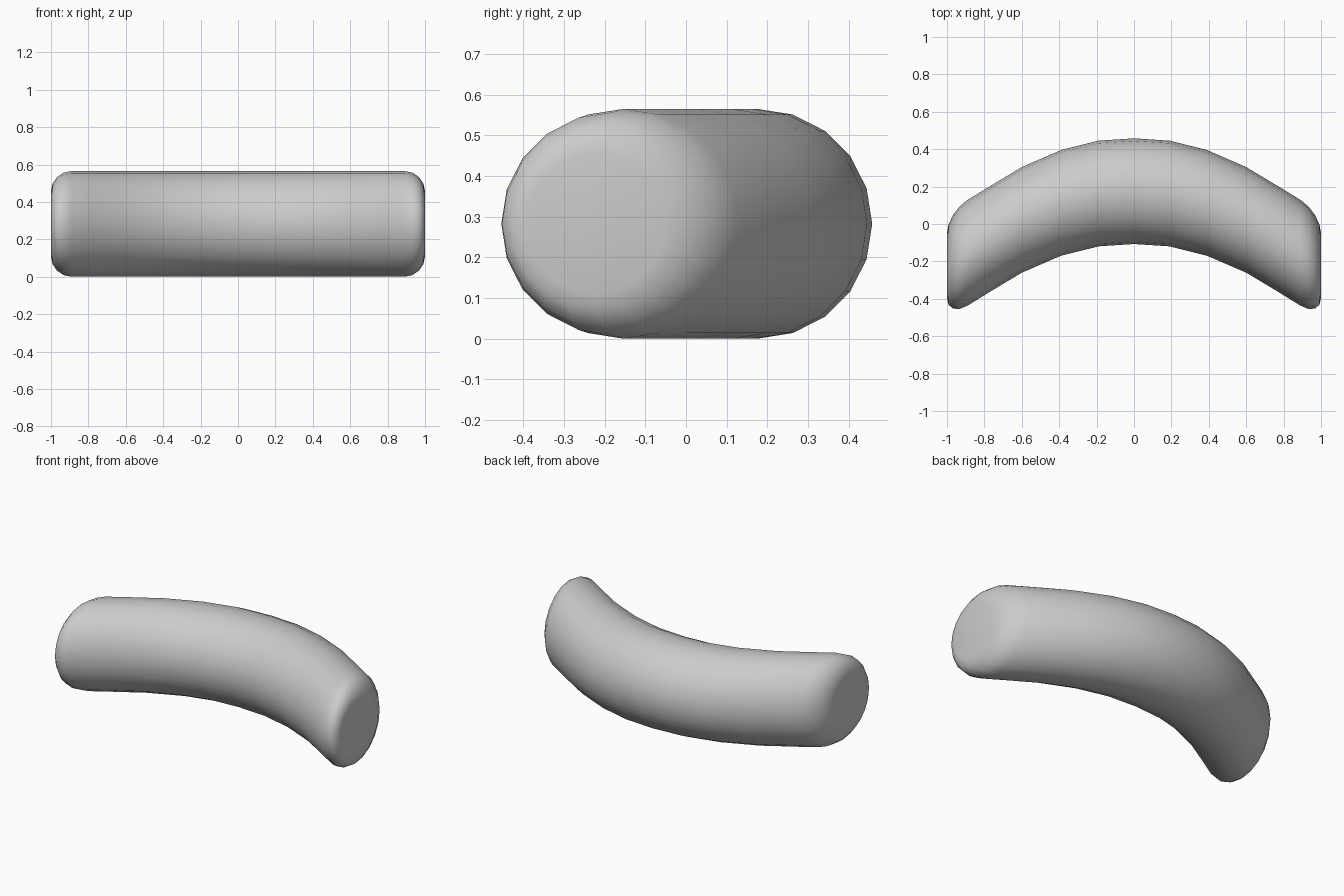
import bpy, bmesh, math

if "Cube" in bpy.data.objects:
    bpy.data.objects.remove(bpy.data.objects["Cube"])

R, BEVEL, SIDES, STEPS = 0.2825, 0.11, 20, 4

# Half of the path: (x, y centre, radius) from the middle outwards
half = [(0.0, 0.1755, R), (0.19, 0.163, R), (0.39, 0.113, R),
        (0.60, 0.022, R), (0.78, -0.086, R)]
# Rounded rim leading to the flat, vertical end
for i in range(STEPS + 1):
    a = math.pi / 2 * i / STEPS
    x = 1 - BEVEL + BEVEL * math.sin(a)
    half.append((x, -0.154 - 0.62 * (x - 0.89), R - BEVEL + BEVEL * math.cos(a)))

sections = [(-x, y, r) for x, y, r in reversed(half[1:])] + half

# Curved bolster: upright circular sections joined along x
bm = bmesh.new()
rings = []
for x, y, r in sections:
    rings.append([bm.verts.new((x, y + r * math.cos(t), R + r * math.sin(t)))
                  for t in (2 * math.pi * k / SIDES for k in range(SIDES))])
for a, b in zip(rings, rings[1:]):
    for k in range(SIDES):
        n = (k + 1) % SIDES
        bm.faces.new((a[k], a[n], b[n], b[k]))
bm.faces.new(rings[0])
bm.faces.new(rings[-1])
bmesh.ops.recalc_face_normals(bm, faces=bm.faces)

mesh = bpy.data.meshes.new("curved_bolster")
bm.to_mesh(mesh)
bm.free()
obj = bpy.data.objects.new("curved_bolster", mesh)
bpy.context.collection.objects.link(obj)
bpy.context.view_layer.objects.active = obj
obj.select_set(True)
bpy.ops.object.shade_smooth_by_angle(angle=math.radians(40))
